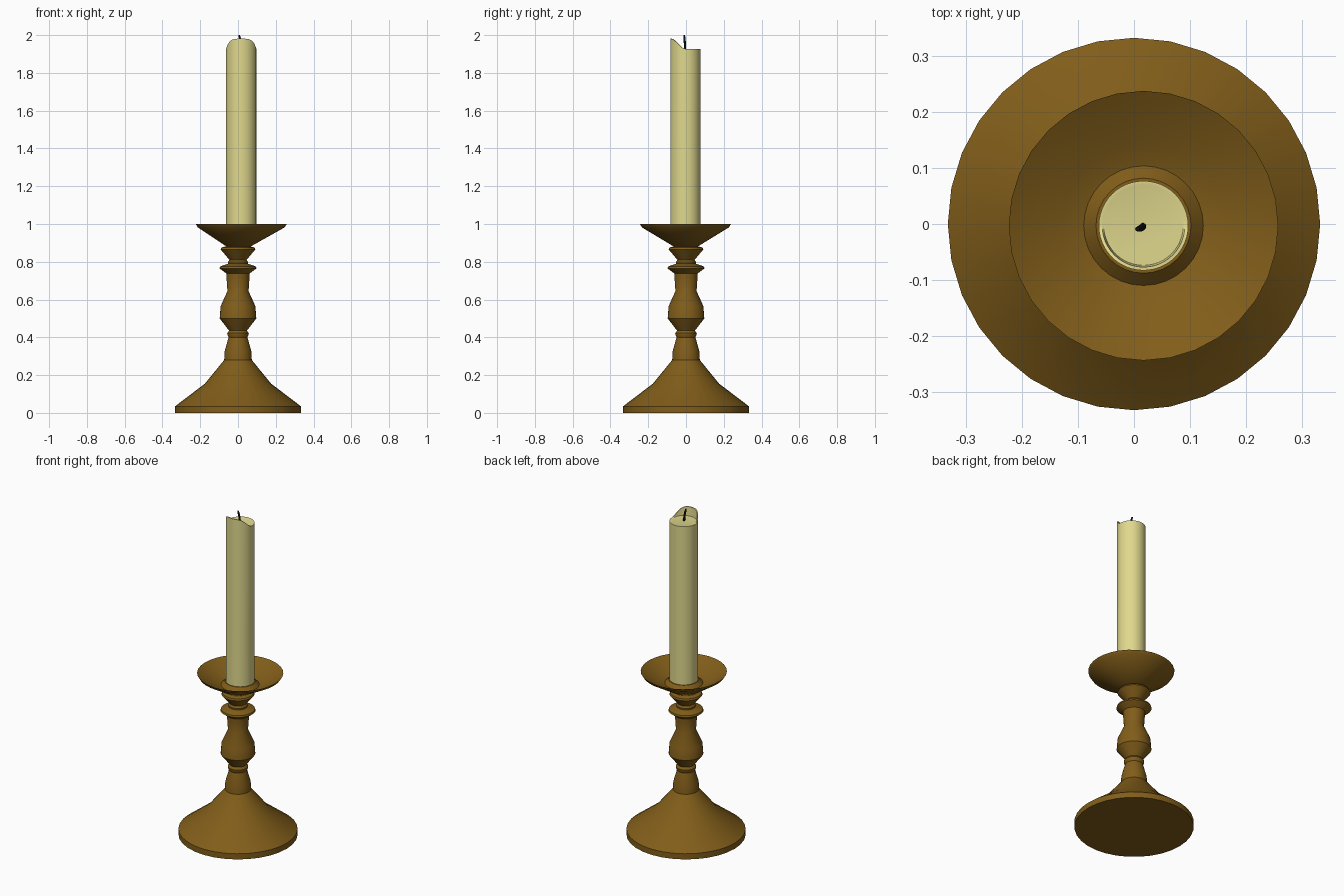
import bpy, bmesh, math

if "Cube" in bpy.data.objects:
    bpy.data.objects.remove(bpy.data.objects["Cube"])


def material(name, rgb):
    m = bpy.data.materials.new(name)
    m.diffuse_color = (*rgb, 1)
    m.use_nodes = True
    m.node_tree.nodes["Principled BSDF"].inputs["Base Color"].default_value = m.diffuse_color
    return m


def finish(name, bm, mat, angle=35):
    bmesh.ops.recalc_face_normals(bm, faces=bm.faces)
    me = bpy.data.meshes.new(name)
    bm.to_mesh(me)
    bm.free()
    ob = bpy.data.objects.new(name, me)
    bpy.context.collection.objects.link(ob)
    me.materials.append(mat)
    bpy.ops.object.select_all(action='DESELECT')
    ob.select_set(True)
    bpy.context.view_layer.objects.active = ob
    bpy.ops.object.shade_smooth_by_angle(angle=math.radians(angle))
    return ob


def skin(bm, rings):
    """Bridge consecutive vertex rings and cap both ends."""
    n = len(rings[0])
    for a, b in zip(rings, rings[1:]):
        for i in range(n):
            j = (i + 1) % n
            bm.faces.new((a[i], a[j], b[j], b[i]))
    bm.faces.new(rings[0])
    bm.faces.new(rings[-1])


def ring(bm, n, r, height, cx=0, cy=0):
    """height is a function of the angle."""
    angles = [2 * math.pi * i / n for i in range(n)]
    return [bm.verts.new((cx + r * math.cos(a), cy + r * math.sin(a), height(a)))
            for a in angles]


def lathe(name, profile, mat, n=32):
    """profile: (radius, z, centre x, centre y)"""
    bm = bmesh.new()
    skin(bm, [ring(bm, n, r, lambda a, z=z: z, cx, cy) for r, z, cx, cy in profile])
    return finish(name, bm, mat)


brass = material("brass", (0.22, 0.11, 0.01))
wax = material("wax", (0.75, 0.69, 0.27))
black = material("black", (0.005, 0.005, 0.005))
CX, CY = 0.017, -0.003

# turned base and stem
stem = [(.333, 0), (.333, .035), (.175, .155), (.073, .28), (.071, .325),
        (.05, .40), (.056, .412), (.057, .422), (.047, .435), (.097, .50),
        (.092, .565), (.056, .645), (.061, .72), (.062, .738), (.098, .765),
        (.095, .775), (.052, .79), (.053, .80), (.045, .81), (.092, .865),
        (.088, .875), (.06, .883), (.06, .90)]
lathe("base_and_stem", [(r, z, 0, 0) for r, z in stem], brass)

# drip dish, slightly off centre, with the sloped candle collar inside
dish = [(.062, .88, .003, -.001), (.23, .982, CX, CY), (.241, 1.0, CX, CY),
        (.145, .942, CX, CY), (.107, .93, CX, CY), (.085, .952, CX, CY),
        (.07, .952, CX, CY)]
lathe("drip_dish", dish, brass)


# candle with a melted lip standing up along the front half
def lip(a):
    s = max(0, -math.sin(a))
    return 1.927 + .054 * s * s * (3 - 2 * s)


bm = bmesh.new()
skin(bm, [ring(bm, 48, r, h, CX, CY) for r, h in (
    (.08, lambda a: .935), (.08, lip), (.074, lip), (.071, lambda a: 1.926))])
finish("candle", bm, wax)

# bent wick
bm = bmesh.new()
path = [(.006, 1.92, .016, -.004), (.006, 1.955, .015, -.006),
        (.006, 1.98, .011, -.008), (.004, 2.0, .006, -.009)]
skin(bm, [ring(bm, 10, r, lambda a, z=z: z, x, y) for r, z, x, y in path])
finish("wick", bm, black, 60)
